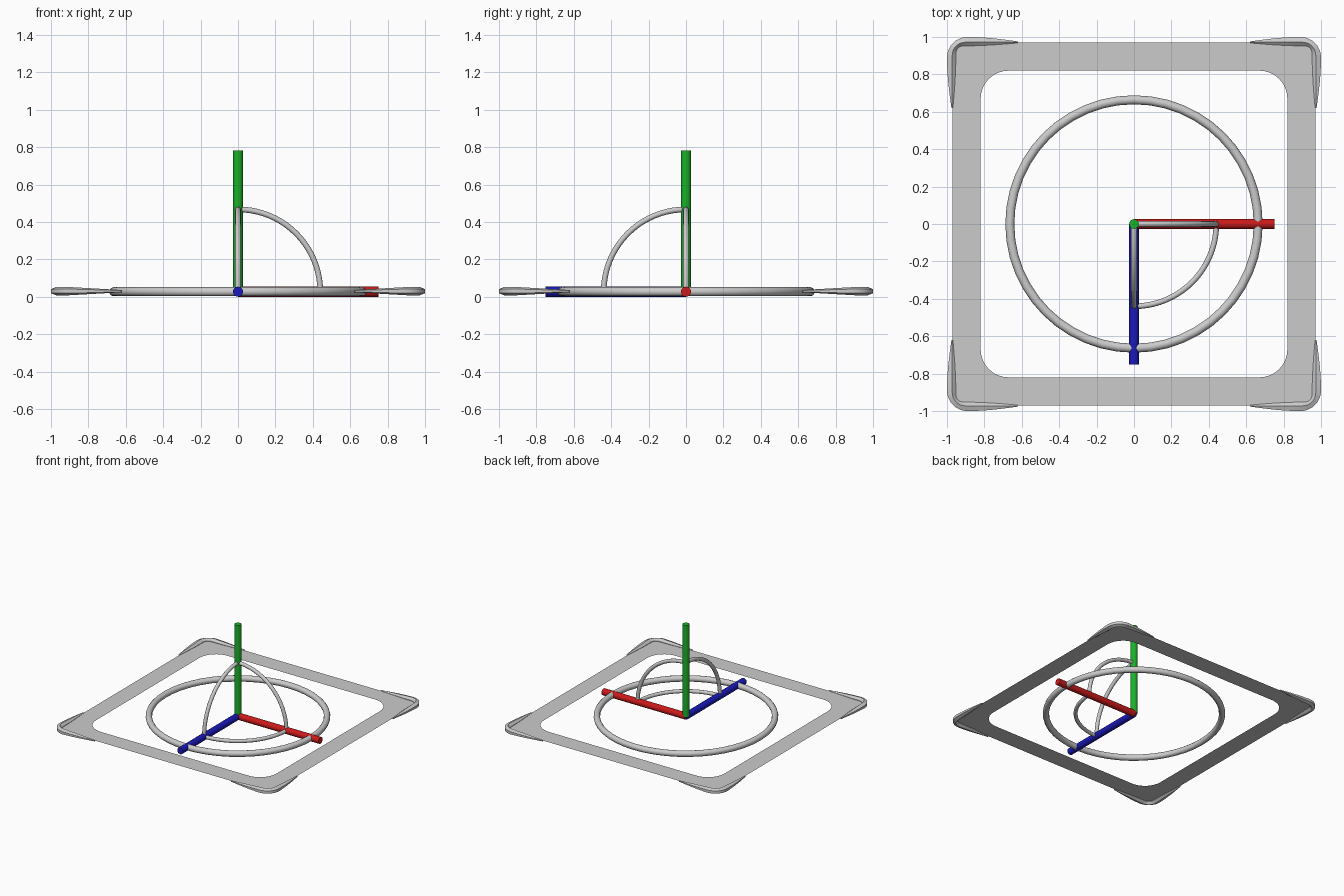
import bpy, bmesh
from math import pi, sin, cos
from mathutils import Vector

if "Cube" in bpy.data.objects:
    bpy.data.objects.remove(bpy.data.objects["Cube"])

ZC = 0.027   # height of the gizmo centre


def make_object(name, bm, smooth=True):
    me = bpy.data.meshes.new(name)
    bm.to_mesh(me)
    bm.free()
    ob = bpy.data.objects.new(name, me)
    bpy.context.collection.objects.link(ob)
    if smooth:
        bpy.ops.object.select_all(action='DESELECT')
        bpy.context.view_layer.objects.active = ob
        ob.select_set(True)
        bpy.ops.object.shade_smooth_by_angle(angle=0.6)
    return ob


def loft(bm, rings, close_ring=True, close_path=False, caps=False):
    vs = [[bm.verts.new(p) for p in r] for r in rings]
    n, m = len(vs), len(vs[0])
    for i in range(n if close_path else n - 1):
        for j in range(m if close_ring else m - 1):
            a, b, k = vs[i], vs[(i + 1) % n], (j + 1) % m
            bm.faces.new((a[j], a[k], b[k], b[j]))
    if caps:
        bm.faces.new(vs[0])
        bm.faces.new(vs[-1])
    bmesh.ops.recalc_face_normals(bm, faces=bm.faces)


def arc_tube(name, u, v, R, r, angle, steps, sides=12):
    """Round tube along an arc from axis u towards axis v."""
    u, v = Vector(u), Vector(v)
    w, full = u.cross(v), angle > 6
    rings = []
    for i in range(steps if full else steps + 1):
        t = angle * i / steps
        d = u * cos(t) + v * sin(t)
        rings.append([Vector((0, 0, ZC)) + d * (R + r * cos(2 * pi * k / sides))
                      + w * r * sin(2 * pi * k / sides) for k in range(sides)])
    bm = bmesh.new()
    loft(bm, rings, close_path=full, caps=not full)
    return make_object(name, bm)


def rod(name, axis, length, color, r=0.026, sides=16):
    d = Vector(axis)
    a = d.orthogonal().normalized()
    b = d.cross(a)
    base = Vector((0, 0, ZC))
    bm = bmesh.new()
    loft(bm, [[base + d * s + (a * cos(2 * pi * k / sides) + b * sin(2 * pi * k / sides)) * r
               for k in range(sides)] for s in (0, length)], caps=True)
    ob = make_object(name, bm)
    mat = bpy.data.materials.new(name + "_color")
    mat.diffuse_color = color
    mat.use_nodes = True
    mat.node_tree.nodes["Principled BSDF"].inputs["Base Color"].default_value = mat.diffuse_color
    ob.data.materials.append(mat)


# Axis rods
X, Y, Z = (1, 0, 0), (0, -1, 0), (0, 0, 1)
rod("red_axis_rod", X, 0.75, (0.6, 0.01, 0.01, 1), r=0.027)
rod("blue_axis_rod", Y, 0.75, (0.01, 0.01, 0.5, 1), r=0.027)
rod("green_axis_rod", Z, 0.756, (0.01, 0.45, 0.02, 1))

# Large ring and the three quarter arcs
arc_tube("ground_ring", X, Y, 0.664, 0.024, 2 * pi, 48)
for name, u, v in (("arc_red_green", X, Z), ("arc_blue_green", Y, Z), ("arc_red_blue", X, Y)):
    arc_tube(name, u, v, 0.44, 0.015, pi / 2, 20)


# Flat square frame, a single upward-facing sheet
def rounded_square(e, r, n=8):
    pts = []
    for q, (sx, sy) in enumerate(((1, 1), (-1, 1), (-1, -1), (1, -1))):
        for i in range(n + 1):
            t = pi / 2 * (q + i / n)
            pts.append(Vector((sx * (e - r) + r * cos(t), sy * (e - r) + r * sin(t), ZC + 0.003)))
    return pts


bm = bmesh.new()
loft(bm, [rounded_square(0.82, 0.15), rounded_square(0.97, 0.05)])
for f in bm.faces:
    f.normal_update()
    if f.normal.z < 0:
        f.normal_flip()
make_object("square_frame", bm, smooth=False)


# Corner bumpers: tapered lips, one corner mirrored to the other three
def corner_path(tip, e, r, legs=6, n=8):
    half = []
    for i in range(legs):
        t = i / legs
        half.append((0.62 + (e - r - 0.62) * t, tip + (e - tip) * sin(t * pi / 2)))
    arc = [(e - r + r * sin(pi / 2 * i / n), e - r + r * cos(pi / 2 * i / n)) for i in range(n + 1)]
    return half + arc + [(y, x) for x, y in reversed(half)]


outer = corner_path(0.976, 1.0, 0.11)
ridge = corner_path(0.973, 0.972, 0.07)
inner = corner_path(0.968, 0.952, 0.04)
mid = (len(outer) - 1) / 2
rings = []
for i, (o, g, n) in enumerate(zip(outer, ridge, inner)):
    k = min(1, (mid - abs(i - mid)) / 6)
    h, zc = 0.006 + 0.016 * k, ZC + 0.003
    rings.append([Vector((*p, zc + z)) for p, z in (
        (o, h * 0.5), (g, h), (n, h * 0.2), (n, -h * 0.2), (g, -h), (o, -h * 0.5))])
bm = bmesh.new()
loft(bm, rings, caps=True)
ob = make_object("corner_bumpers", bm)
mod = ob.modifiers.new("mirror", 'MIRROR')
mod.use_axis = (True, True, False)
